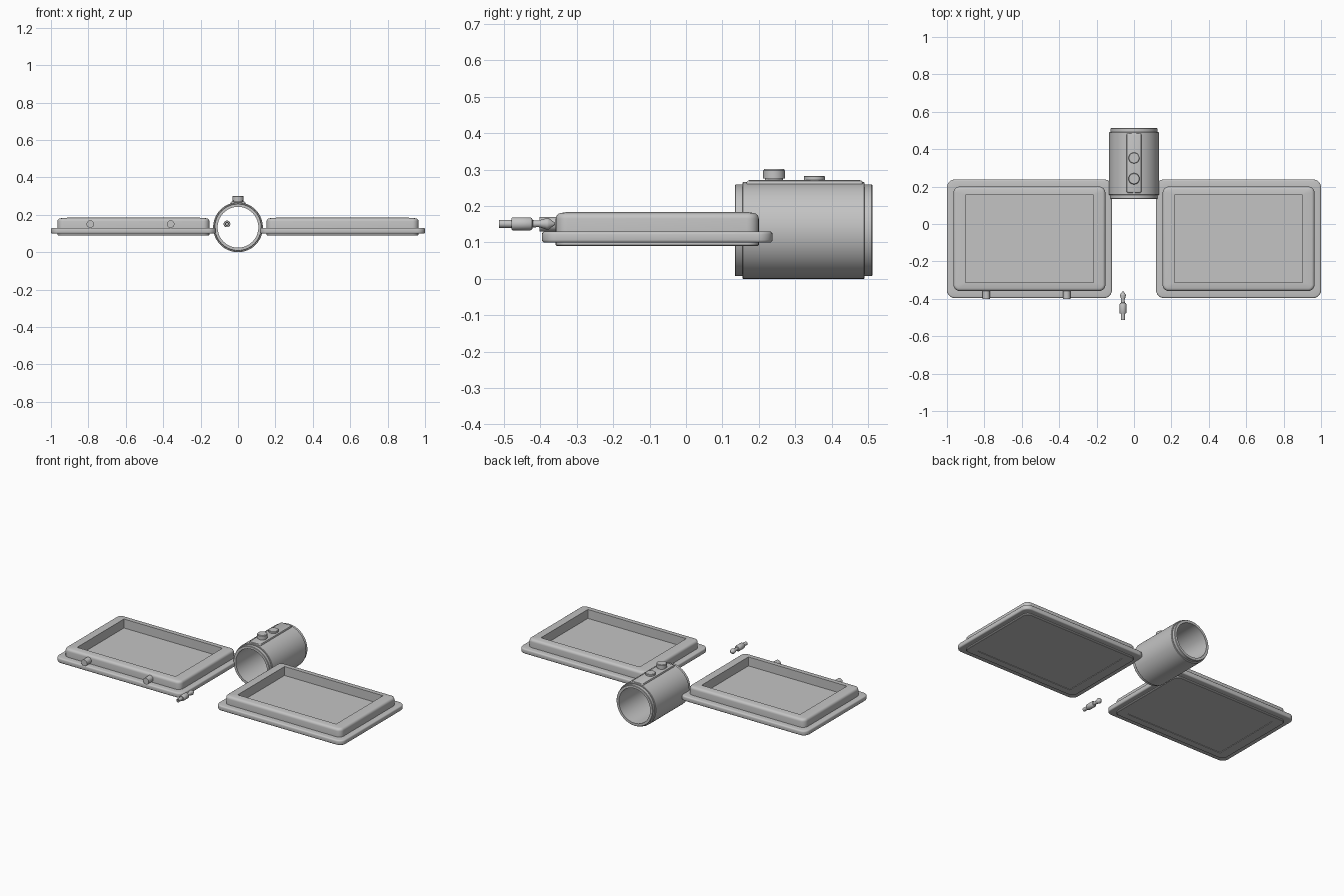
import bpy, bmesh, math

if "Cube" in bpy.data.objects:
    bpy.data.objects.remove(bpy.data.objects["Cube"])

grey = bpy.data.materials.new("plain grey")
grey.diffuse_color = (0.55, 0.55, 0.55, 1)
grey.use_nodes = True
grey.node_tree.nodes["Principled BSDF"].inputs["Base Color"].default_value = grey.diffuse_color


def finish(name, bm, angle=35):
    bmesh.ops.recalc_face_normals(bm, faces=bm.faces[:])
    me = bpy.data.meshes.new(name)
    bm.to_mesh(me)
    bm.free()
    ob = bpy.data.objects.new(name, me)
    bpy.context.collection.objects.link(ob)
    me.materials.append(grey)
    bpy.ops.object.select_all(action='DESELECT')
    ob.select_set(True)
    bpy.context.view_layer.objects.active = ob
    bpy.ops.object.shade_smooth_by_angle(angle=math.radians(angle))
    return ob


def bridge(bm, a, b):
    for i in range(len(a)):
        j = (i + 1) % len(a)
        bm.faces.new((a[i], a[j], b[j], b[i]))


def rounded_rect(hx, hy, r, seg=6):
    pts = []
    for k, (sx, sy) in enumerate(((1, 1), (-1, 1), (-1, -1), (1, -1))):
        for i in range(seg + 1):
            t = math.pi / 2 * (k + i / seg)
            pts.append((sx * (hx - r) + r * math.cos(t), sy * (hy - r) + r * math.sin(t)))
    return pts


def loft(name, cx, cy, rings):
    """Stack rounded rectangles (half x, half y, corner radius, z) and cap both ends."""
    bm = bmesh.new()
    loops = [[bm.verts.new((cx + x, cy + y, z)) for x, y in rounded_rect(hx, hy, r)]
             for hx, hy, r, z in rings]
    for a, b in zip(loops, loops[1:]):
        bridge(bm, a, b)
    bm.faces.new(loops[0])
    bm.faces.new(loops[-1])
    return finish(name, bm)


def lathe(name, centre, profile, axis='Y', n=32, closed=False):
    """Spin a (radius, distance) profile around an axis through centre."""
    bm = bmesh.new()
    loops = []
    for r, d in profile:
        ring = []
        for i in range(n):
            t = 2 * math.pi * i / n
            u, v = r * math.cos(t), r * math.sin(t)
            p = (u, d, v) if axis == 'Y' else (u, v, d)
            ring.append(bm.verts.new([c + q for c, q in zip(centre, p)]))
        loops.append(ring)
    for a, b in zip(loops, loops[1:]):
        bridge(bm, a, b)
    if closed:
        bridge(bm, loops[-1], loops[0])
    else:
        bm.faces.new(loops[0])
        bm.faces.new(loops[-1])
    return finish(name, bm)


# Flat panels: flange, raised rounded frame and sunken screen
FX, FY, BX, BY, OX, OY = 0.441, 0.317, 0.406, 0.279, 0.343, 0.233
for side, sx in (("left", -1), ("right", 1)):
    cx, cy = sx * 0.559, -0.079
    rings = [(OX, OY, 0.003, 0.093), (OX, OY, 0.003, 0.09),
             (BX - 0.003, BY - 0.003, 0.03, 0.09), (BX, BY, 0.033, 0.093), (BX, BY, 0.033, 0.099),
             (FX - 0.008, FY - 0.008, 0.034, 0.099)]
    for t in (30, 60, 90):      # rounded flange edge
        c, s = math.cos(math.radians(t)), math.sin(math.radians(t))
        rings.append((FX - 0.008 * (1 - s), FY - 0.008 * (1 - s), 0.042 - 0.008 * (1 - s), 0.107 - 0.008 * c))
    for t in (0, 30, 60, 90):
        c, s = math.cos(math.radians(t)), math.sin(math.radians(t))
        rings.append((FX - 0.008 * (1 - c), FY - 0.008 * (1 - c), 0.042 - 0.008 * (1 - c), 0.122 + 0.008 * s))
    rings.append((BX, BY, 0.033, 0.13))
    for t in (0, 22, 45, 68, 90):   # rounded frame top
        c, s = math.cos(math.radians(t)), math.sin(math.radians(t))
        d = 0.016 * (1 - c)
        rings.append((BX - d, BY - d, 0.033 - d, 0.165 + 0.016 * s))
    rings += [(OX + 0.012, OY + 0.012, 0.008, 0.184), (OX, OY, 0.003, 0.184), (OX, OY, 0.003, 0.125)]
    loft(side + "_panel_frame", cx, cy, rings)
    loft(side + "_screen", cx, cy, [(OX - 0.0005, OY - 0.0005, 0.003, 0.124), (OX - 0.0005, OY - 0.0005, 0.003, 0.128)])

# Sockets on the front edge of the left panel
for i, x in enumerate((-0.79, -0.36)):
    lathe(f"socket_{i + 1}", (x, 0, 0.15), [(0.02, -0.35), (0.02, -0.402)], n=24)

# Loose plug with pointed tip, grip and cable stub
lathe("plug", (-0.059, 0, 0.151),
      [(0.006, -0.505), (0.006, -0.514), (0.011, -0.514), (0.011, -0.479), (0.016, -0.479),
       (0.018, -0.476), (0.018, -0.428), (0.015, -0.423), (0.010, -0.421), (0.009, -0.405),
       (0.016, -0.382), (0.015, -0.377), (0.003, -0.360)], n=24)

# Hollow tube with slimmer collars at both ends
lathe("tube", (0, 0, 0.133),
      [(0.109, 0.134), (0.124, 0.134), (0.126, 0.136), (0.126, 0.155), (0.131, 0.155), (0.133, 0.157),
       (0.133, 0.489), (0.131, 0.491), (0.126, 0.491), (0.126, 0.510), (0.124, 0.512), (0.109, 0.512)],
      n=64, closed=True)

# Control strip and two buttons on top of the tube
loft("control_strip", 0, 0.326, [(0.039, 0.160, 0.008, 0.25), (0.039, 0.160, 0.008, 0.264),
                                 (0.037, 0.157, 0.008, 0.269), (0.033, 0.152, 0.006, 0.271)])
lathe("large_button", (0, 0.242, 0), [(0.025, 0.265), (0.025, 0.275), (0.03, 0.276), (0.03, 0.297),
                                      (0.027, 0.301)], axis='Z')
lathe("small_button", (0, 0.353, 0), [(0.029, 0.265), (0.029, 0.281), (0.027, 0.283)], axis='Z')
